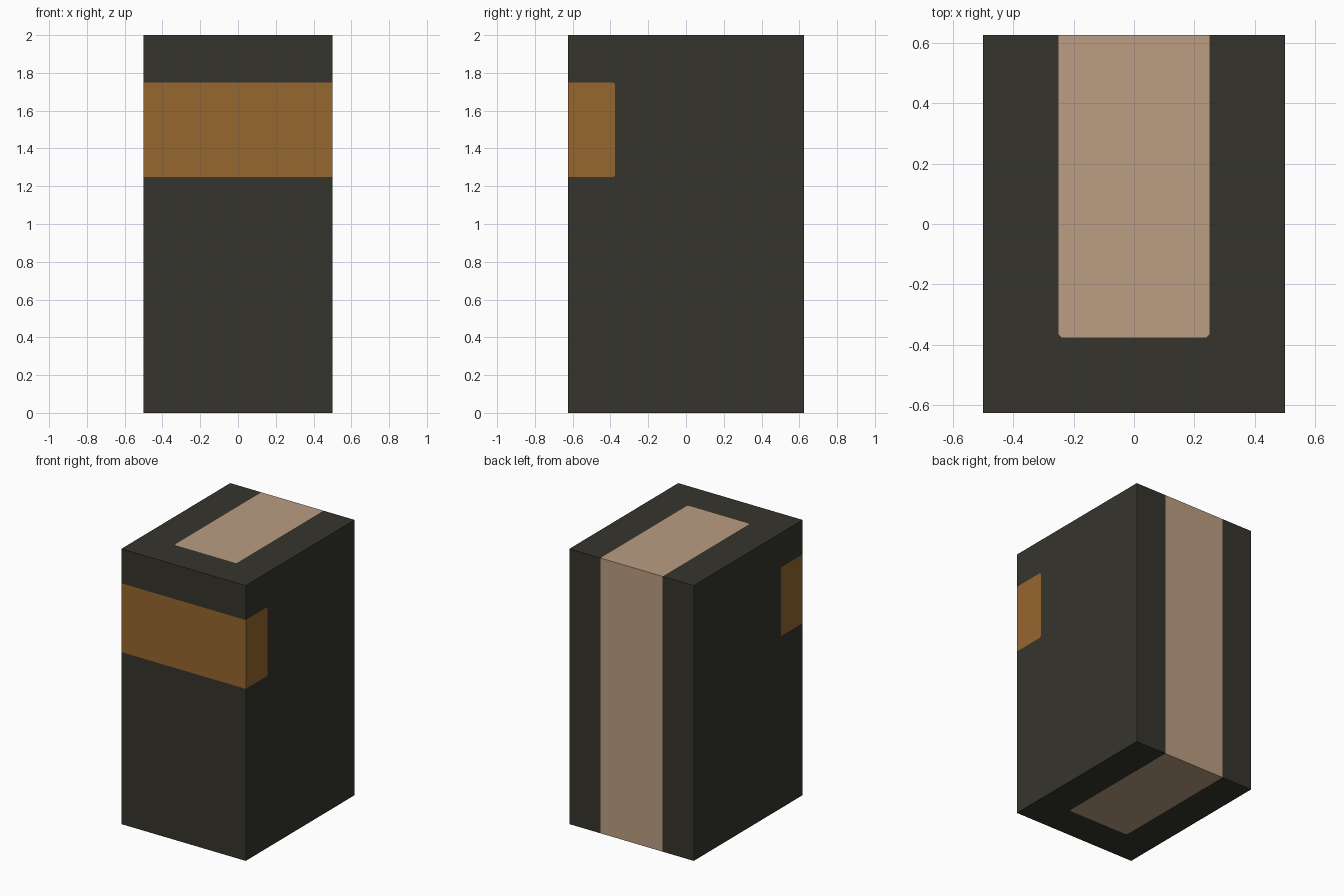
import bpy
import bmesh
from mathutils import Vector

if "Cube" in bpy.data.objects:
    bpy.data.objects.remove(bpy.data.objects["Cube"])

WIDTH, DEPTH, HEIGHT = 1.0, 1.25, 2.0
SEAM = -0.375      # depth where band and strip both end
HALF = 0.25        # half size of band (in z) and strip (in x)
BAND_Z = 1.5       # centre height of the band
CLIP = 0.01        # tiny clipped corners of the inlays


def srgb(r, g, b):
    lin = [((c / 255 + 0.055) / 1.055) ** 2.4 for c in (r, g, b)]
    return (*lin, 1.0)


def material(name, rgb):
    mat = bpy.data.materials.new(name)
    mat.diffuse_color = srgb(*rgb)
    mat.use_nodes = True
    mat.node_tree.nodes["Principled BSDF"].inputs["Base Color"].default_value = mat.diffuse_color
    return mat


def cut(bm, point, normal):
    geom = bm.verts[:] + bm.edges[:] + bm.faces[:]
    bmesh.ops.bisect_plane(bm, geom=geom, dist=1e-5,
                           plane_co=Vector(point), plane_no=Vector(normal))


# Solid block standing on the ground
bm = bmesh.new()
bmesh.ops.create_cube(bm, size=1)
for v in bm.verts:
    v.co = (v.co.x * WIDTH, v.co.y * DEPTH, (v.co.z + 0.5) * HEIGHT)

# Cut the outlines of the flush inlays, with their clipped corners
cut(bm, (0, SEAM, 0), (0, 1, 0))
for s in (-1, 1):
    cut(bm, (s * HALF, 0, 0), (1, 0, 0))
    cut(bm, (0, 0, BAND_Z + s * HALF), (0, 0, 1))
    cut(bm, (s * (HALF - CLIP), SEAM, 0), (s, -1, 0))
    cut(bm, (0, SEAM, BAND_Z + s * (HALF - CLIP)), (0, 1, s))


def part_of(c):
    """0 = body, 1 = front band, 2 = strip through top, back and bottom."""
    z = abs(c.z - BAND_Z)
    if c.y < SEAM and z < HALF and c.y + z < SEAM + HALF - CLIP:
        return 1
    x = abs(c.x)
    if c.y > SEAM and x < HALF and x - c.y < HALF - CLIP - SEAM:
        return 2
    return 0


for f in bm.faces:
    f.material_index = part_of(f.calc_center_median())
    f.smooth = False

mesh = bpy.data.meshes.new("block")
bm.to_mesh(mesh)
bm.free()
for name, rgb in (("dark_olive_grey", (53, 52, 44)),
                  ("orange_brown", (150, 103, 46)),
                  ("light_tan", (187, 157, 130))):
    mesh.materials.append(material(name, rgb))
block = bpy.data.objects.new("block_with_inlays", mesh)
bpy.context.collection.objects.link(block)
